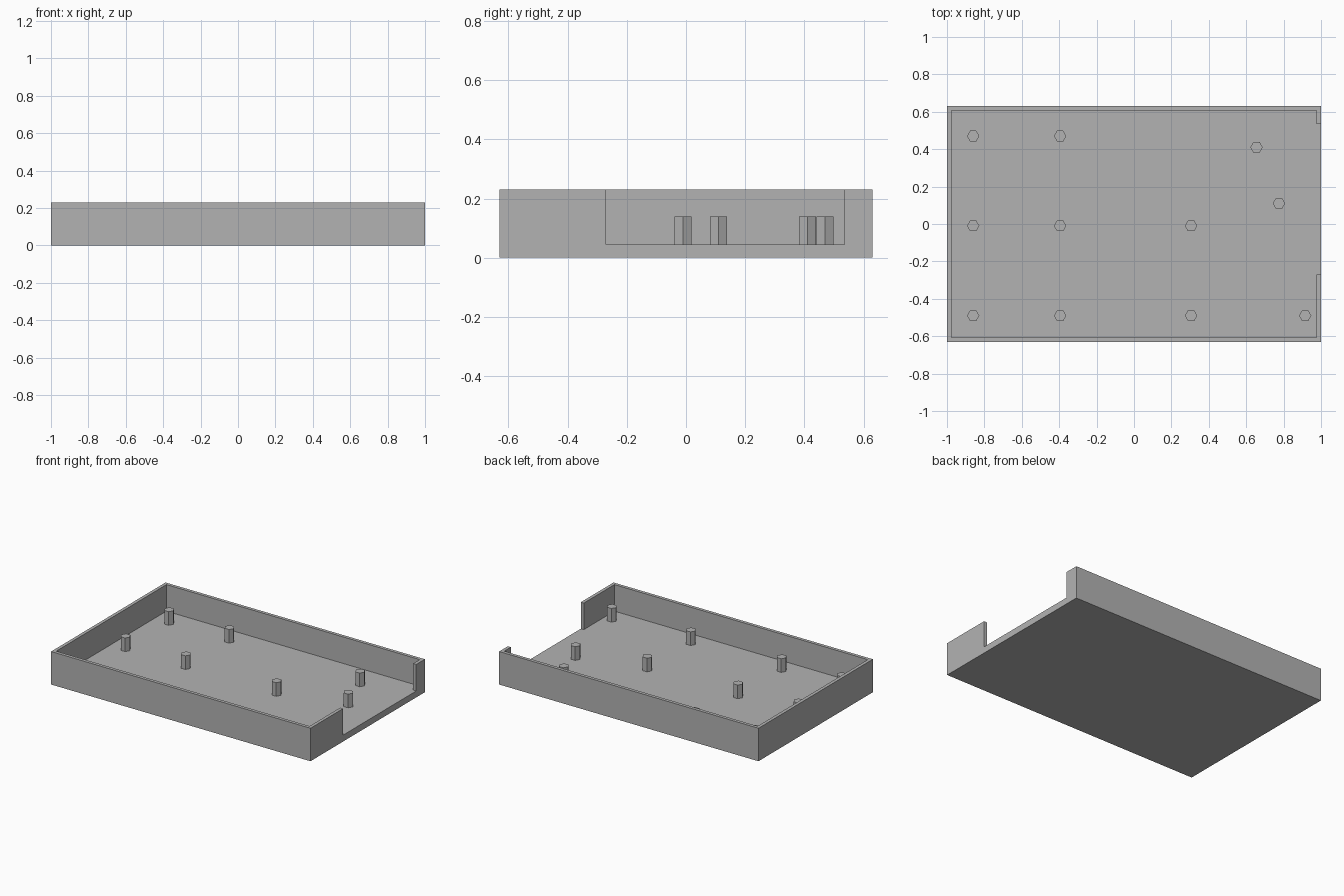
import bpy
import bmesh
from mathutils import Matrix

cube = bpy.data.objects.get("Cube")
if cube:
    bpy.data.objects.remove(cube, do_unlink=True)

# Overall sizes
HALF_X, HALF_Y, HEIGHT = 1.0, 0.63, 0.23
WALL, FLOOR = 0.023, 0.045
NOTCH = (-0.27, 0.535)
POST_TOP, POST_RADIUS = 0.14, 0.033

grey = bpy.data.materials.new("plain grey")
grey.use_nodes = True
colour = (0.45, 0.45, 0.45, 1)
grey.diffuse_color = colour
grey.node_tree.nodes["Principled BSDF"].inputs["Base Color"].default_value = colour


def add_object(name, bm):
    mesh = bpy.data.meshes.new(name)
    bm.to_mesh(mesh)
    bm.free()
    mesh.materials.append(grey)
    obj = bpy.data.objects.new(name, mesh)
    bpy.context.collection.objects.link(obj)
    return obj


# Tray outline: an open ring broken by the notch in the +x wall
ix, iy = HALF_X - WALL, HALF_Y - WALL
low, high = NOTCH
outline = [(HALF_X, high), (HALF_X, HALF_Y), (-HALF_X, HALF_Y),
           (-HALF_X, -HALF_Y), (HALF_X, -HALF_Y), (HALF_X, low),
           (ix, low), (ix, -iy), (-ix, -iy), (-ix, iy), (ix, iy), (ix, high)]

# Whole tray: floor slab with the wall raised from its top face
bm = bmesh.new()
ring = [bm.verts.new((x, y, FLOOR)) for x, y in outline]
wall_base = bm.faces.new(ring)
floor_top = bm.faces.new([ring[0]] + ring[:4:-1])
base = [bm.verts.new((v.co.x, v.co.y, 0)) for v in ring[1:5]]
bm.faces.new(base)
corners = ring[:6]
for i in range(3):
    bm.faces.new((ring[i + 1], ring[i + 2], base[i + 1], base[i]))
bm.faces.new((ring[4], ring[5], ring[0], ring[1], base[0], base[3]))
top = bmesh.ops.extrude_face_region(bm, geom=[wall_base])["geom"]
bmesh.ops.translate(bm, vec=(0, 0, HEIGHT - FLOOR),
                    verts=[g for g in top if isinstance(g, bmesh.types.BMVert)])
if wall_base.is_valid:
    bmesh.ops.delete(bm, geom=[wall_base], context='FACES_ONLY')
bmesh.ops.recalc_face_normals(bm, faces=bm.faces)
add_object("tray", bm)

# Hexagonal support posts
posts = [(x, y) for x in (-0.86, -0.395) for y in (-0.49, -0.01, 0.47)]
posts += [(0.305, -0.49), (0.305, -0.01), (0.915, -0.49),
          (0.775, 0.11), (0.655, 0.41)]
depth = POST_TOP - FLOOR
for number, (x, y) in enumerate(posts, 1):
    bm = bmesh.new()
    bmesh.ops.create_cone(bm, cap_ends=True, segments=6, radius1=POST_RADIUS,
                          radius2=POST_RADIUS, depth=depth,
                          matrix=Matrix.Rotation(1.5707963, 4, 'Z'))
    post = add_object(f"support_post_{number}", bm)
    post.location = (x, y, FLOOR + depth / 2)
